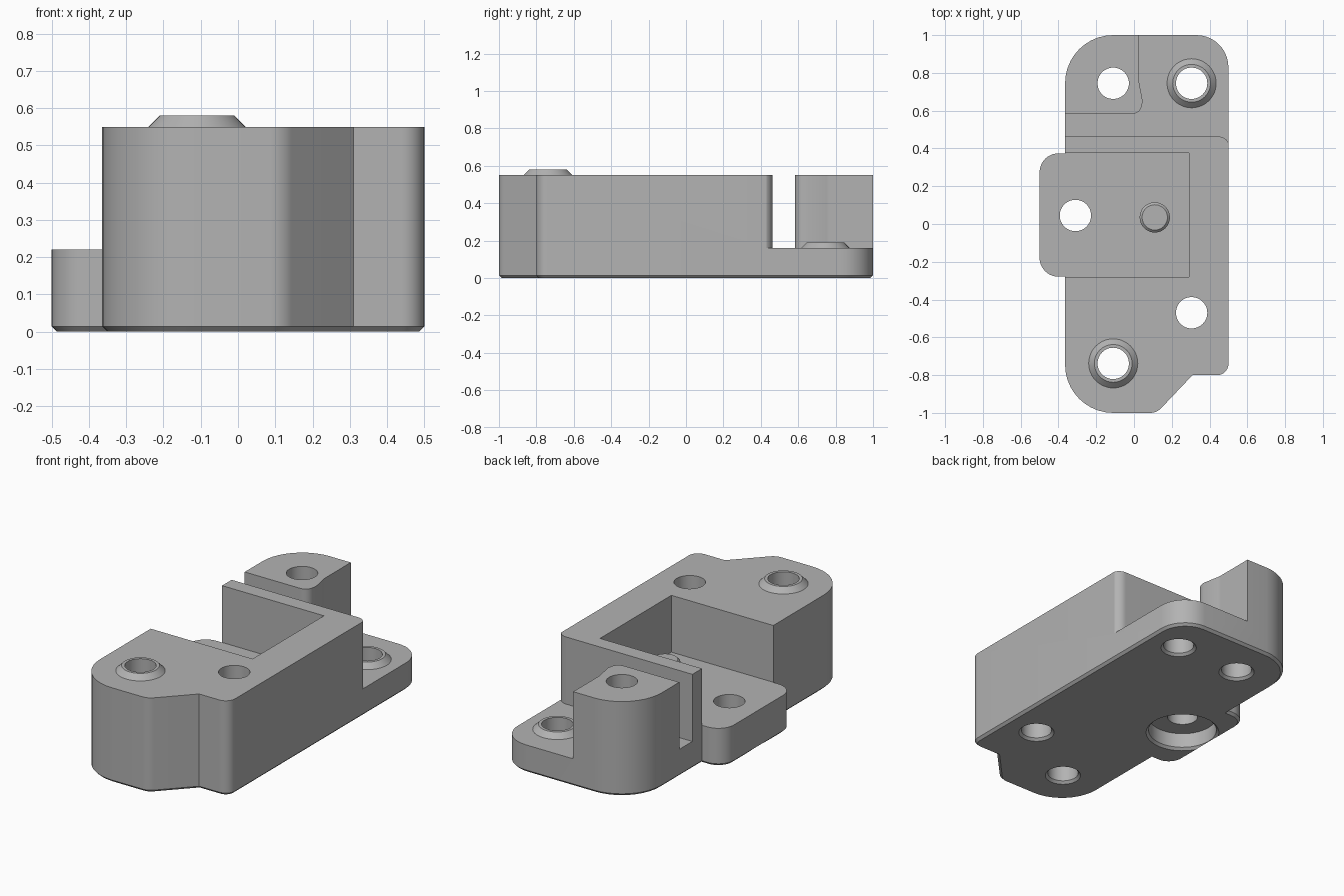
import bpy, bmesh, math
from mathutils import Vector

cube = bpy.data.objects.get("Cube")
if cube:
    bpy.data.objects.remove(cube, do_unlink=True)

grey = bpy.data.materials.new("plain grey")
grey.use_nodes = True
GREY = (0.45, 0.45, 0.45, 1)
grey.diffuse_color = GREY
grey.node_tree.nodes["Principled BSDF"].inputs["Base Color"].default_value = GREY


def finish(name, bm):
    bmesh.ops.recalc_face_normals(bm, faces=bm.faces[:])
    mesh = bpy.data.meshes.new(name)
    bm.to_mesh(mesh)
    bm.free()
    mesh.materials.append(grey)
    ob = bpy.data.objects.new(name, mesh)
    bpy.context.collection.objects.link(ob)
    return ob


def rounded(corners, steps=10):
    """Outline from (x, y, radius) corners, with a true arc at each rounded one."""
    out = []
    for i, (x, y, r) in enumerate(corners):
        p = Vector((x, y))
        if r == 0:
            out.append(p)
            continue
        a = (Vector(corners[i - 1][:2]) - p).normalized()
        b = (Vector(corners[(i + 1) % len(corners)][:2]) - p).normalized()
        half = a.angle(b) / 2
        centre = p + (a + b).normalized() * (r / math.sin(half))
        start = p + a * (r / math.tan(half)) - centre
        end = p + b * (r / math.tan(half)) - centre
        turn = math.pi - 2 * half
        for k in range(steps + 1):
            t = k / steps
            out.append(centre + (start * math.sin((1 - t) * turn)
                                 + end * math.sin(t * turn)) / math.sin(turn))
    return out


def prism(name, corners, z0, z1, chamfer=0):
    bm = bmesh.new()
    low = bm.faces.new([bm.verts.new((p.x, p.y, z0 + chamfer)) for p in rounded(corners)])
    top = bmesh.ops.extrude_face_region(bm, geom=[low], use_keep_orig=True)["geom"]
    for v in top:
        if isinstance(v, bmesh.types.BMVert):
            v.co.z = z1
    bmesh.ops.recalc_face_normals(bm, faces=bm.faces[:])
    if chamfer:
        bmesh.ops.inset_region(bm, faces=[low], thickness=chamfer, use_even_offset=True)
        for v in low.verts:
            v.co.z = z0
    return finish(name, bm)


def lathe(name, x, y, profile, sides=48):
    """Capped solid of revolution from (radius, z) pairs."""
    bm = bmesh.new()
    angles = [2 * math.pi * i / sides for i in range(sides)]
    rings = [[bm.verts.new((x + r * math.cos(a), y + r * math.sin(a), z)) for a in angles]
             for r, z in profile]
    for lo, hi in zip(rings, rings[1:]):
        for i in range(sides):
            j = (i + 1) % sides
            bm.faces.new((lo[i], lo[j], hi[j], hi[i]))
    bm.faces.new(rings[0])
    bm.faces.new(rings[-1])
    return finish(name, bm)


def combine(target, tool, operation):
    mod = target.modifiers.new(tool.name, "BOOLEAN")
    mod.operation = operation
    mod.solver = "EXACT"
    mod.object = tool
    bpy.context.view_layer.objects.active = target
    bpy.ops.object.modifier_apply(modifier=mod.name)
    bpy.data.objects.remove(tool, do_unlink=True)


LEFT, RIGHT, TOP, PLATE, FLOOR = -0.365, 0.5, 0.55, 0.16, 0.22

# Whole footprint, including the side lug
body = prism("bracket_body", [
    (LEFT, -1, 0.255), (0.12, -1, 0.08), (0.31, -0.8, 0), (RIGHT, -0.8, 0.06),
    (RIGHT, 1, 0.17), (LEFT, 1, 0.255),
    (LEFT, 0.374, 0), (-0.5, 0.374, 0.1), (-0.5, -0.279, 0.1), (LEFT, -0.279, 0)],
    0, TOP, 0.014)

# Open pocket above the lug
combine(body, prism("pocket", [
    (-0.7, -0.28, 0), (0.29, -0.28, 0), (0.29, 0.375, 0), (-0.7, 0.375, 0)],
    FLOOR, 0.8), "DIFFERENCE")

# Rear step, leaving the corner tower standing
combine(body, prism("rear_step", [
    (-0.6, 0.463, 0), (RIGHT, 0.463, 0.06), (RIGHT + 0.01, 0.38, 0), (0.8, 0.38, 0),
    (0.8, 1.2, 0), (0.025, 1.2, 0), (0.025, 0.76, 0.1), (0.046, 0.65, 0),
    (0.032, 0.583, 0.05), (-0.6, 0.583, 0)],
    PLATE, 0.8), "DIFFERENCE")

# Tapered bosses and the locating pin
for bx, by, z in ((0.305, 0.745, PLATE), (-0.11, -0.738, TOP)):
    combine(body, lathe("boss", bx, by, [(0.13, z - 0.05), (0.13, z), (0.1, z + 0.03)]), "UNION")
combine(body, lathe("pin", 0.11, 0.035,
                    [(0.08, FLOOR - 0.05), (0.08, 0.335), (0.067, 0.348)]), "UNION")

# Through holes, countersunk underneath
R = 0.083
for hx, hy in ((-0.11, 0.745), (0.305, 0.745), (0.305, -0.47), (-0.11, -0.738)):
    combine(body, lathe("hole", hx, hy, [(R + 0.02, -0.006), (R, 0.014), (R, 0.8)]), "DIFFERENCE")

# Lug hole with a wide counterbore underneath
combine(body, lathe("counterbore", -0.31, 0.045, [
    (0.206, -0.006), (0.186, 0.014), (0.186, 0.1), (R, 0.1), (R, 0.8)]), "DIFFERENCE")

# Smooth curved walls, keep hard edges
bpy.ops.object.select_all(action="DESELECT")
body.select_set(True)
bpy.context.view_layer.objects.active = body
bpy.ops.object.shade_smooth_by_angle(angle=math.radians(25))
